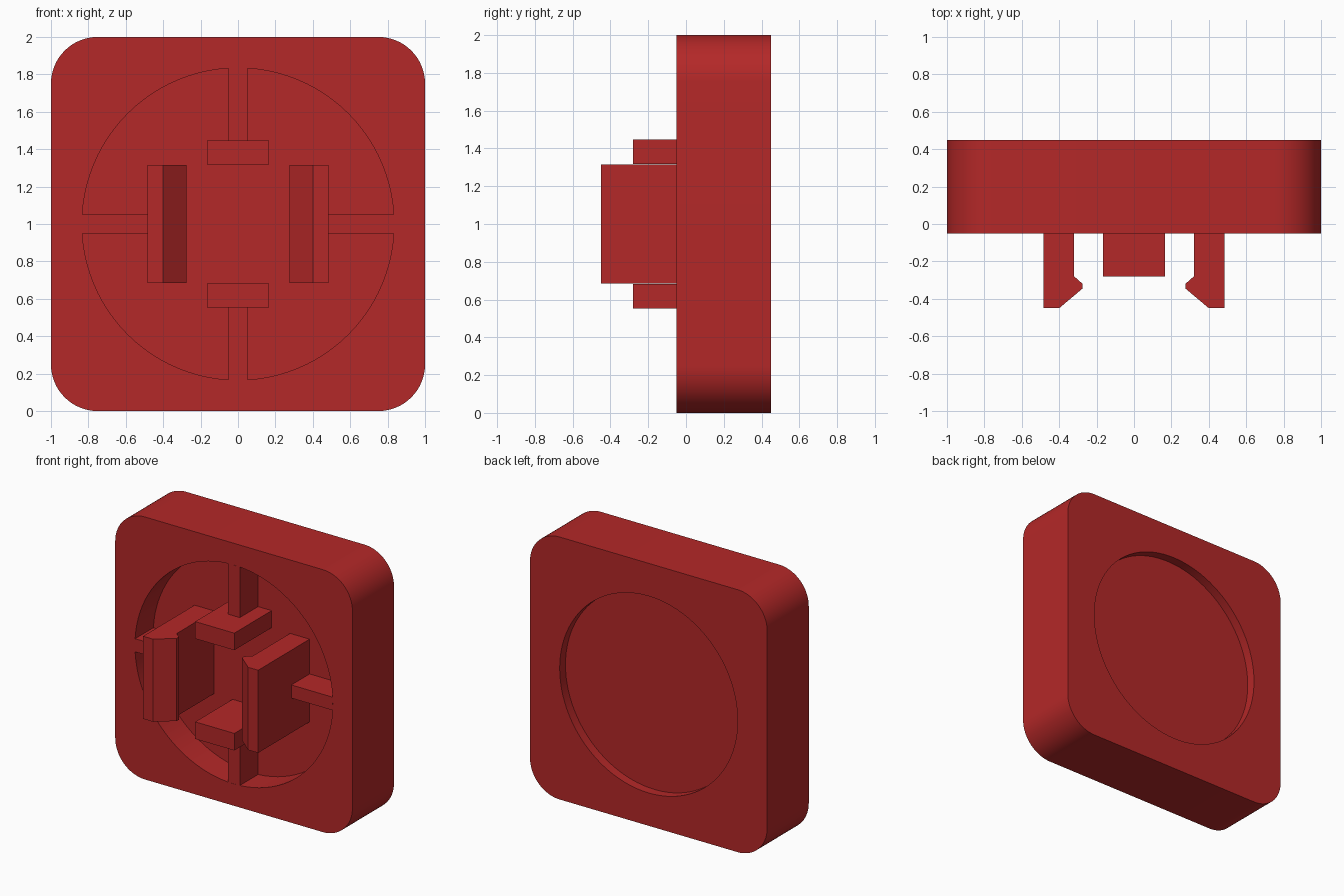
import bpy, bmesh, math

if "Cube" in bpy.data.objects:
    bpy.data.objects.remove(bpy.data.objects["Cube"])

red = bpy.data.materials.new("red plastic")
red.diffuse_color = (0.456, 0.021, 0.021, 1)
red.use_nodes = True
red.node_tree.nodes["Principled BSDF"].inputs["Base Color"].default_value = red.diffuse_color

FRONT, BACK, FLOOR = -0.05, 0.45, 0.17   # plate faces and front pocket floor (y)
EMBED = FLOOR + 0.02                     # parts sink slightly into the floor


def prism(name, pts, axis, a, b):
    """Extrude a 2D outline along y (points are x,z) or z (points are x,y)."""
    bm = bmesh.new()
    place = (lambda p, t: (p[0], t, p[1])) if axis == "y" else (lambda p, t: (p[0], p[1], t))
    lo = [bm.verts.new(place(p, a)) for p in pts]
    hi = [bm.verts.new(place(p, b)) for p in pts]
    bm.faces.new(lo)
    bm.faces.new(hi[::-1])
    n = len(pts)
    for i in range(n):
        bm.faces.new((lo[i], hi[i], hi[(i + 1) % n], lo[(i + 1) % n]))
    bmesh.ops.recalc_face_normals(bm, faces=bm.faces)
    mesh = bpy.data.meshes.new(name)
    bm.to_mesh(mesh)
    bm.free()
    mesh.materials.append(red)
    ob = bpy.data.objects.new(name, mesh)
    bpy.context.collection.objects.link(ob)
    return ob


def box(name, x0, x1, y0, y1, z0, z1):
    return prism(name, [(x0, z0), (x1, z0), (x1, z1), (x0, z1)], "y", y0, y1)


def arc(cx, cz, r, start, sweep, n):
    return [(cx + r * math.cos(start + sweep * i / n),
             cz + r * math.sin(start + sweep * i / n)) for i in range(n + 1)]


# Rounded square plate
R = 0.25
outline = []
for k, (sx, sz) in enumerate([(1, 1), (-1, 1), (-1, -1), (1, -1)]):
    outline += arc(sx * (1 - R), 1 + sz * (1 - R), R, k * math.pi / 2, math.pi / 2, 16)
plate = prism("plate", outline, "y", FRONT, BACK)

# Round pockets: deep one in front, shallow one at the back
for name, r, y0, y1 in [("front_pocket", 0.834, FRONT - 0.2, FLOOR),
                        ("back_pocket", 0.75, BACK - 0.07, BACK + 0.2)]:
    cutter = prism(name, arc(0, 1, r, 0, math.tau, 96)[:-1], "y", y0, y1)
    mod = plate.modifiers.new(name, "BOOLEAN")
    mod.operation, mod.solver, mod.object = "DIFFERENCE", "EXACT", cutter
    bpy.context.view_layer.objects.active = plate
    bpy.ops.object.modifier_apply(modifier=name)
    bpy.data.objects.remove(cutter)

bpy.ops.object.select_all(action="DESELECT")
plate.select_set(True)
bpy.context.view_layer.objects.active = plate
bpy.ops.object.shade_smooth_by_angle(angle=math.radians(30))

# Hooked clips, side ribs, stop blocks and upright ribs, mirrored in pairs
clip = [(0.485, EMBED), (0.485, -0.45), (0.40, -0.45), (0.275, -0.345),
        (0.275, -0.32), (0.32, -0.28), (0.32, EMBED)]
for s, side, level in [(-1, "left", "lower"), (1, "right", "upper")]:
    prism(side + "_clip", [(s * x, y) for x, y in clip], "z", 0.685, 1.315)
    box(side + "_rib", s * 0.485, s * 0.833, FRONT, EMBED, 0.95, 1.05)
    box(level + "_block", -0.165, 0.165, -0.28, EMBED, 1 + s * 0.317, 1 + s * 0.447)
    box(level + "_rib", -0.05, 0.05, FRONT, EMBED, 1 + s * 0.447, 1 + s * 0.833)
